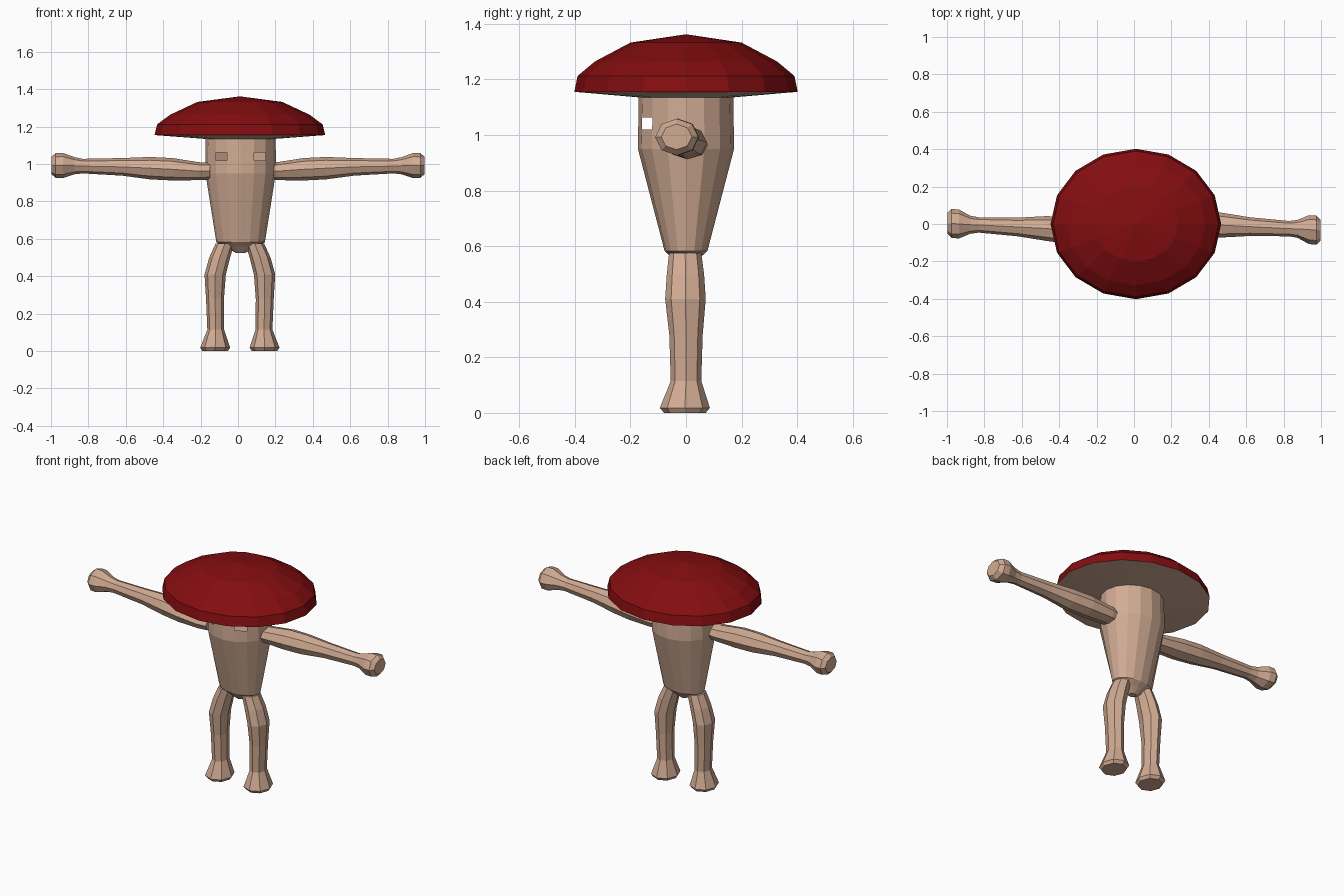
import bpy, bmesh, math
from mathutils import Vector

if "Cube" in bpy.data.objects:
    bpy.data.objects.remove(bpy.data.objects["Cube"])


def material(name, rgb):
    m = bpy.data.materials.new(name)
    m.diffuse_color = (*rgb, 1)
    m.use_nodes = True
    m.node_tree.nodes["Principled BSDF"].inputs["Base Color"].default_value = m.diffuse_color
    return m


SKIN = material("tan skin", (0.64, 0.41, 0.295))
RED = material("dark red", (0.23, 0.004, 0.005))


def loft(name, rings, sides, axis='Z', cap_start=True, cap_end=True,
         mats=(SKIN,), flip=1, edit=None):
    """Skin a tube over rings of (position, centre u, centre v, radius u, radius v).
    axis Z: u = x, v = y.  axis X: u = y, v = z."""
    bm = bmesh.new()
    loops = []
    for p, cu, cv, ru, rv in rings:
        loop = []
        for i in range(sides):
            a = 2 * math.pi * i / sides
            u, v = cu + ru * math.cos(a), cv + rv * math.sin(a)
            loop.append(bm.verts.new((u, v, p) if axis == 'Z' else (p, u, v)))
        loops.append(loop)
    for lo, hi in zip(loops, loops[1:]):
        for i in range(sides):
            j = (i + 1) % sides
            bm.faces.new((lo[i], lo[j], hi[j], hi[i]))
    if cap_start:
        bm.faces.new(loops[0][::-1])
    if cap_end:
        bm.faces.new(loops[-1])
    bmesh.ops.remove_doubles(bm, verts=bm.verts, dist=1e-4)
    bmesh.ops.recalc_face_normals(bm, faces=bm.faces)
    if edit:
        edit(bm)
    me = bpy.data.meshes.new(name)
    bm.to_mesh(me)
    bm.free()
    for m in mats:
        me.materials.append(m)
    ob = bpy.data.objects.new(name, me)
    bpy.context.collection.objects.link(ob)
    return ob


# Mushroom cap: red dome with a skin-coloured underside
CX = 0.01


def paint_underside(bm):
    for f in bm.faces:
        f.material_index = 1 if f.normal.z < -0.5 else 0


cap_profile = [(1.135, 0.17), (1.155, 0.402), (1.212, 0.39),
               (1.264, 0.328), (1.332, 0.20), (1.362, 0.0)]
loft("mushroom_cap", [(z, CX, 0, r * 1.135, r) for z, r in cap_profile], 16,
     cap_end=False, mats=(RED, SKIN), edit=paint_underside)


# Torso: hollow shell with two open eye holes in the front facets
def cut_eyes(bm):
    holes = []
    for f in bm.faces:
        c = f.calc_center_median()
        dx = abs(c.x - TX)
        if 1.02 < c.z < 1.06 and c.y < -0.1 and 0.08 < dx < 0.13:
            holes.append(f)
    bmesh.ops.delete(bm, geom=holes, context='FACES')


TX = 0.014
torso_profile = [(0.525, 0.025, 0.02), (0.558, 0.085, 0.05), (0.582, 0.13, 0.077),
                 (0.95, 0.188, 0.173), (1.02, 0.188, 0.172), (1.062, 0.188, 0.171),
                 (1.138, 0.187, 0.17)]
loft("torso", [(z, TX, 0, rx, ry) for z, rx, ry in torso_profile], 16,
     cap_end=False, edit=cut_eyes)

# Legs: bowed outward, flaring into flat feet
leg_rings = [(0.0, 0.132, -0.004, 0.068, 0.075), (0.018, 0.132, -0.004, 0.08, 0.09),
             (0.115, 0.129, 0, 0.045, 0.055), (0.28, 0.133, 0, 0.048, 0.06),
             (0.41, 0.132, -0.002, 0.057, 0.073), (0.50, 0.108, -0.002, 0.056, 0.067),
             (0.575, 0.08, -0.003, 0.05, 0.058)]
for side, label in ((1, "right"), (-1, "left")):
    loft(label + "_leg", [(z, CX + side * x, y, rx, ry) for z, x, y, rx, ry in leg_rings], 8)

# Arms: nearly level, each one the other turned half round about the body
arm_rings = [(0.15, 0.012, 0.962, 0.06, 0.045), (0.21, 0.012, 0.962, 0.066, 0.048),
             (0.35, 0.004, 0.972, 0.072, 0.06), (0.47, -0.006, 0.978, 0.066, 0.06),
             (0.62, -0.014, 0.985, 0.05, 0.047), (0.83, -0.025, 0.989, 0.041, 0.039),
             (0.875, -0.026, 0.991, 0.048, 0.046), (0.935, -0.03, 0.992, 0.077, 0.067),
             (0.975, -0.033, 0.992, 0.078, 0.066), (0.998, -0.034, 0.993, 0.055, 0.046)]
for side, label in ((1, "right"), (-1, "left")):
    loft(label + "_arm",
         [(side * x, -0.015 + side * (y + 0.015), z, ry, rz) for x, y, z, ry, rz in arm_rings],
         8, axis='X')
